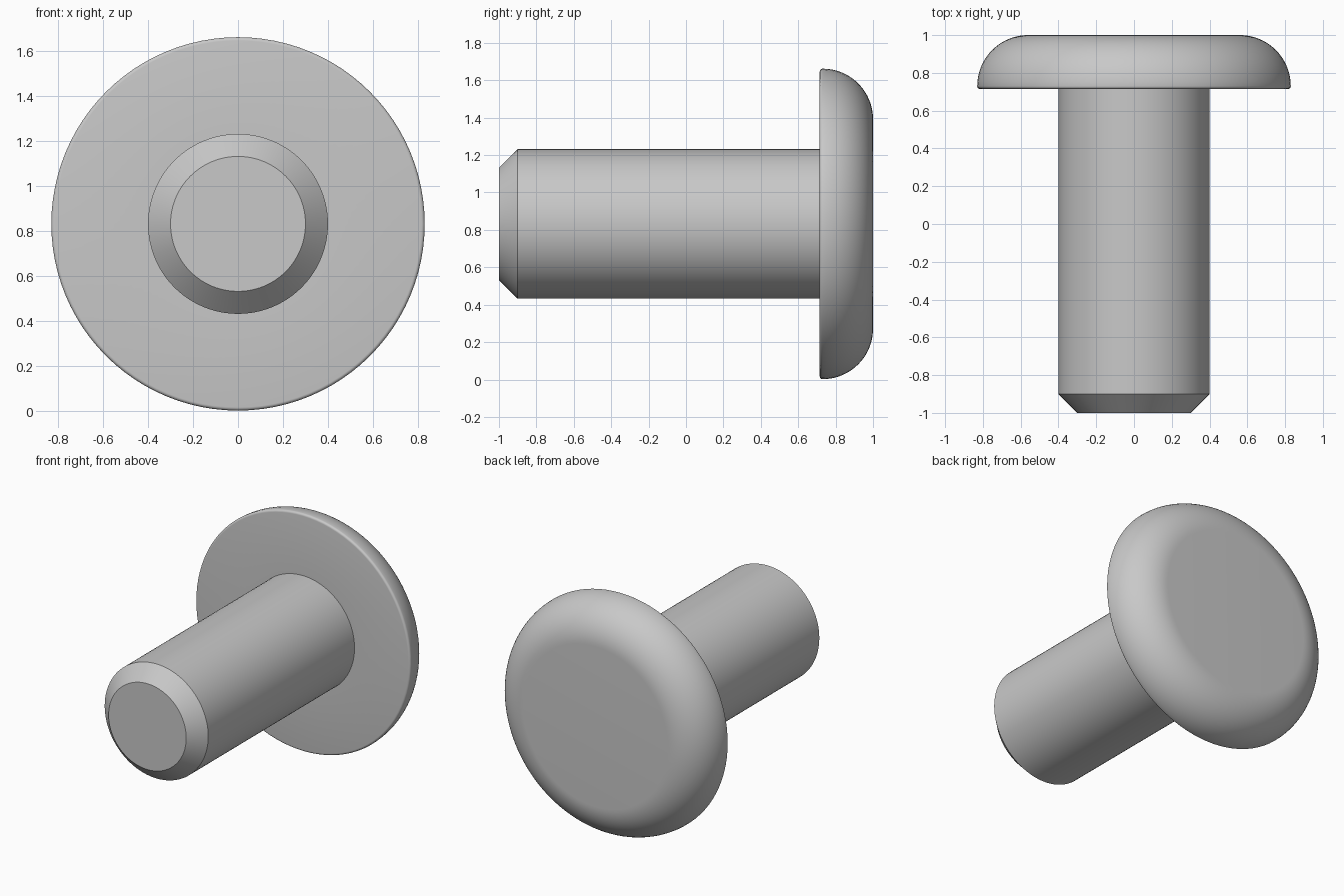
import bpy
import bmesh
from math import cos, sin, pi, radians
from mathutils import Matrix, Vector

cube = bpy.data.objects.get("Cube")
if cube:
    bpy.data.objects.remove(cube, do_unlink=True)

SEGMENTS = 96
AXIS_Z = 0.832      # height of the lying axis
HEAD_R = 0.83
SEAT_Y = 0.715      # underside of the head
SHAFT_R = 0.4

grey = bpy.data.materials.new("plain_grey")
colour = (0.58, 0.58, 0.58, 1)
grey.diffuse_color = colour
grey.use_nodes = True
grey.node_tree.nodes["Principled BSDF"].inputs["Base Color"].default_value = colour


def arc(radius, y, size, start, end, steps):
    """Points (radius, y) along an arc, angles in degrees from outward."""
    angles = [radians(start + (end - start) * i / steps) for i in range(steps + 1)]
    return [(radius + size * cos(a), y + size * sin(a)) for a in angles]


def lathe(name, profile):
    """Turn a (radius, y) profile around the lengthwise axis."""
    bm = bmesh.new()
    verts = [bm.verts.new((r, y, 0)) for r, y in profile]
    edges = [bm.edges.new(pair) for pair in zip(verts, verts[1:])]
    bmesh.ops.spin(bm, geom=verts + edges, cent=(0, 0, 0), axis=(0, 1, 0),
                   angle=2 * pi, steps=SEGMENTS)
    bmesh.ops.remove_doubles(bm, verts=bm.verts, dist=0.0001)
    bmesh.ops.recalc_face_normals(bm, faces=bm.faces)
    # Open shells: make sure the normals face away from the middle of the part
    middle = Vector((0, (profile[0][1] + profile[-1][1]) / 2, 0))
    if sum(f.normal.dot(f.calc_center_median() - middle) * f.calc_area()
           for f in bm.faces) < 0:
        bmesh.ops.reverse_faces(bm, faces=bm.faces)
    bmesh.ops.transform(bm, matrix=Matrix.Translation((0, 0, AXIS_Z)), verts=bm.verts)
    mesh = bpy.data.meshes.new(name)
    bm.to_mesh(mesh)
    bm.free()
    mesh.materials.append(grey)
    obj = bpy.data.objects.new(name, mesh)
    bpy.context.collection.objects.link(obj)
    bpy.ops.object.select_all(action="DESELECT")
    obj.select_set(True)
    bpy.context.view_layer.objects.active = obj
    bpy.ops.object.shade_smooth_by_angle(angle=radians(30))
    return obj


# Shaft with a chamfered tip, open where it meets the head
lathe("shaft", [(0, -1), (0.3, -1), (SHAFT_R, -0.9), (SHAFT_R, SEAT_Y)])

# Head: flat seat, small eased rim, large rounded shoulder, flat top
ease, shoulder = 0.015, 0.27
head = [(SHAFT_R, SEAT_Y)]
head += arc(HEAD_R - ease, SEAT_Y + ease, ease, -90, 0, 5)
head += arc(HEAD_R - shoulder, 1 - shoulder, shoulder, 0, 90, 20)[1:]
head += [(0, 1)]
lathe("head", head)
